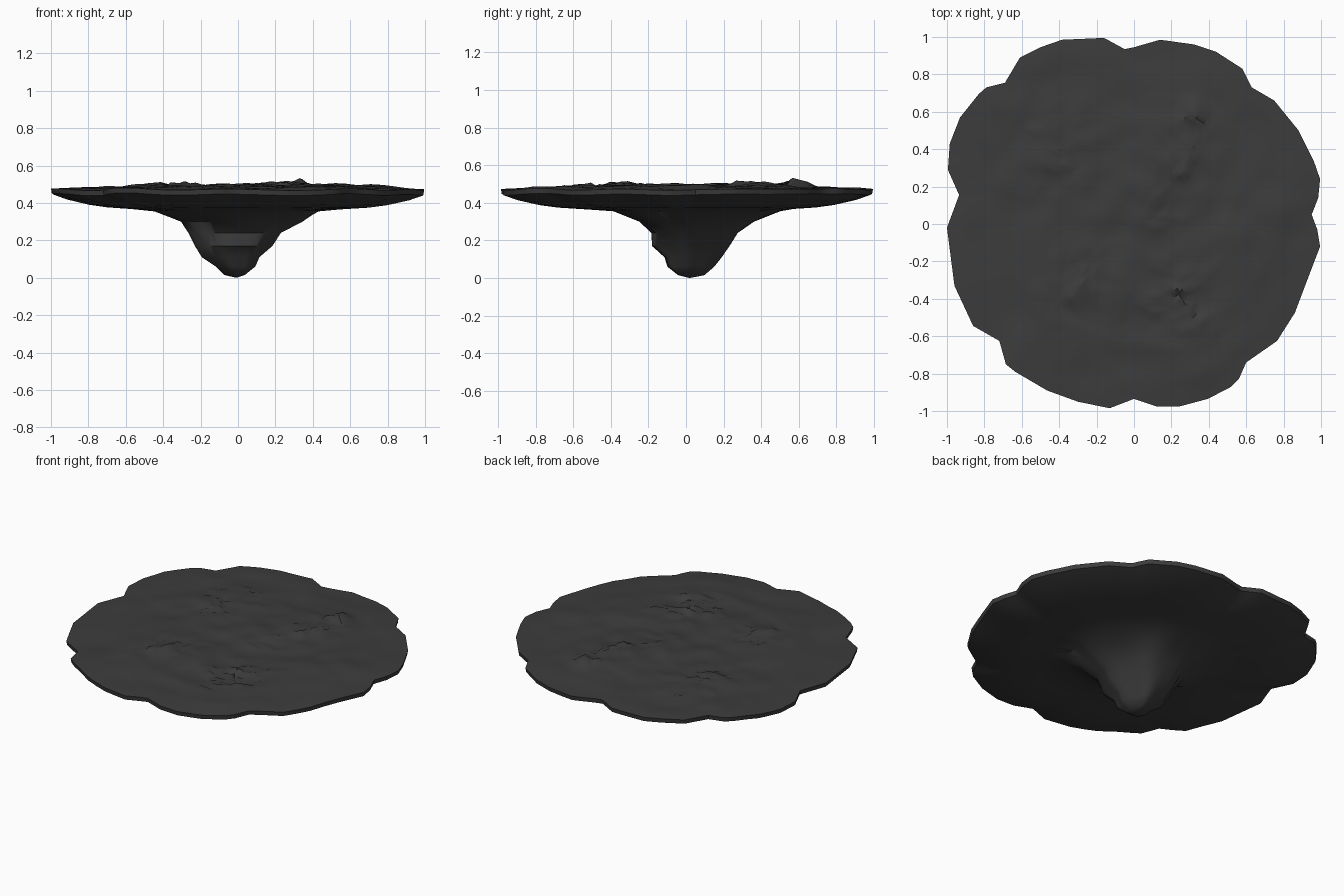
import bpy, bmesh, math
from mathutils import Vector, noise

if "Cube" in bpy.data.objects:
    bpy.data.objects.remove(bpy.data.objects["Cube"])

# Scalloped rim outline, anticlockwise from the right-hand notch
RIM = [(.95, .05), (.985, .14), (.995, .24), (.96, .34), (.88, .5), (.75, .66), (.63, .73), (.58, .83),
       (.44, .92), (.32, .96), (.14, .985), (0, .945), (-.05, .935), (-.16, .995), (-.385, .985),
       (-.5, .945), (-.61, .89), (-.69, .755), (-.79, .73), (-.83, .695), (-.93, .57), (-.985, .43),
       (-.995, .29), (-.935, .155), (-1, -.02), (-.96, -.33), (-.86, -.545), (-.72, -.625),
       (-.685, -.75), (-.635, -.79), (-.465, -.89), (-.3, -.95), (-.13, -.985), (0, -.935),
       (.12, -.975), (.245, -.975), (.395, -.935), (.52, -.87), (.56, -.83), (.6, -.74),
       (.765, -.625), (.86, -.475), (.93, -.29), (.995, -.12), (.98, -.03)]
# Root cross-sections: z, left, right, front, back
ROOT = [(.355, -.45, .42, -.38, .48), (.30, -.31, .36, -.24, .37), (.24, -.26, .24, -.18, .29),
        (.17, -.22, .19, -.19, .23), (.11, -.18, .12, -.12, .18), (.06, -.11, .10, -.10, .14),
        (.015, -.07, .04, -.04, .09)]
# Rocky patches: x, y, radius, strength
PATCHES = [(.31, .56, .17, 1), (-.36, .5, .2, .8), (.28, .3, .14, .7), (-.42, .28, .12, .6),
           (-.32, -.34, .2, .9), (.32, -.36, .2, .9), (.2, -.55, .2, .5), (.15, .1, .12, .4)]

# Double the outline density
outline = []
for i, p in enumerate(RIM):
    a, b = Vector(p), Vector(RIM[(i + 1) % len(RIM)])
    outline += [a, (a + b) / 2]
N = len(outline)


def rim_wave(p):
    return .018 * noise.noise(Vector((p.x * 2.3, p.y * 2.3, 4)))


def top_z(p, t):
    q = Vector((p.x, p.y, 0))
    z = .472 + .018 * (1 - t ** 4) + rim_wave(p)
    z += .014 * noise.noise(q * 7) * (1 - t ** 6)
    for x, y, r, s in PATCHES:
        w = s * math.exp(-((p.x - x) ** 2 + (p.y - y) ** 2) / r ** 2)
        z += w * (.045 * abs(noise.noise(q * 13 + Vector((3, 1, 2)))) + .012 * noise.noise(q * 24))
    # tallest crag
    z += .045 * max(0, 1 - math.hypot(p.x - .33, p.y - .6) / .07)
    return z


def root_ring(section):
    z, l, r, f, b = section
    ring = []
    for p in outline:
        a = math.atan2(p.y, p.x)
        c, s = math.cos(a), math.sin(a)
        k = 1 + .16 * noise.noise(Vector((c * 1.6, s * 1.6, z * 5)))
        # hollow between the two lobes of the root
        if .05 < z < .34:
            k -= .15 * max(0, math.sin(2 * a + .2)) ** 2
        ring.append(((r if c > 0 else -l) * c * k, (b if s > 0 else -f) * s * k, z))
    return ring


bm = bmesh.new()
rings = []


def add_ring(coords):
    ring = [bm.verts.new(c) for c in coords]
    if rings:
        prev = rings[-1]
        for i in range(N):
            j = (i + 1) % N
            bm.faces.new((prev[i], ring[i], ring[j], prev[j]))
    rings.append(ring)


# Rugged upper surface, centre to rim
STEPS = 34
for k in range(1, STEPS + 1):
    t = k / STEPS
    add_ring([(p.x * t, p.y * t, top_z(p * t, t)) for p in outline])
# Rim edge and sloping underside
for t, z in [(.995, .445), (.92, .418), (.8, .39), (.7, .376), (.58, .368)]:
    add_ring([(p.x * t, p.y * t, z + rim_wave(p) * t ** 4) for p in outline])
# Tapering root
for section in ROOT:
    add_ring(root_ring(section))

# Close the centre of the top and the tip of the root
for ring, z in ((rings[0], .49), (rings[-1], 0)):
    x = sum(v.co.x for v in ring) / N
    y = sum(v.co.y for v in ring) / N
    c = bm.verts.new((x, y, z))
    for i in range(N):
        bm.faces.new((c, ring[i], ring[(i + 1) % N]))
bmesh.ops.recalc_face_normals(bm, faces=bm.faces)

mesh = bpy.data.meshes.new("floating_island")
bm.to_mesh(mesh)
bm.free()
island = bpy.data.objects.new("floating_island", mesh)
bpy.context.collection.objects.link(island)

# Dark rock colour
rock = bpy.data.materials.new("dark_rock")
rock.diffuse_color = (.045, .045, .045, 1)
rock.use_nodes = True
rock.node_tree.nodes["Principled BSDF"].inputs["Base Color"].default_value = rock.diffuse_color
mesh.materials.append(rock)

bpy.context.view_layer.objects.active = island
island.select_set(True)
bpy.ops.object.shade_smooth_by_angle(angle=math.radians(40))
